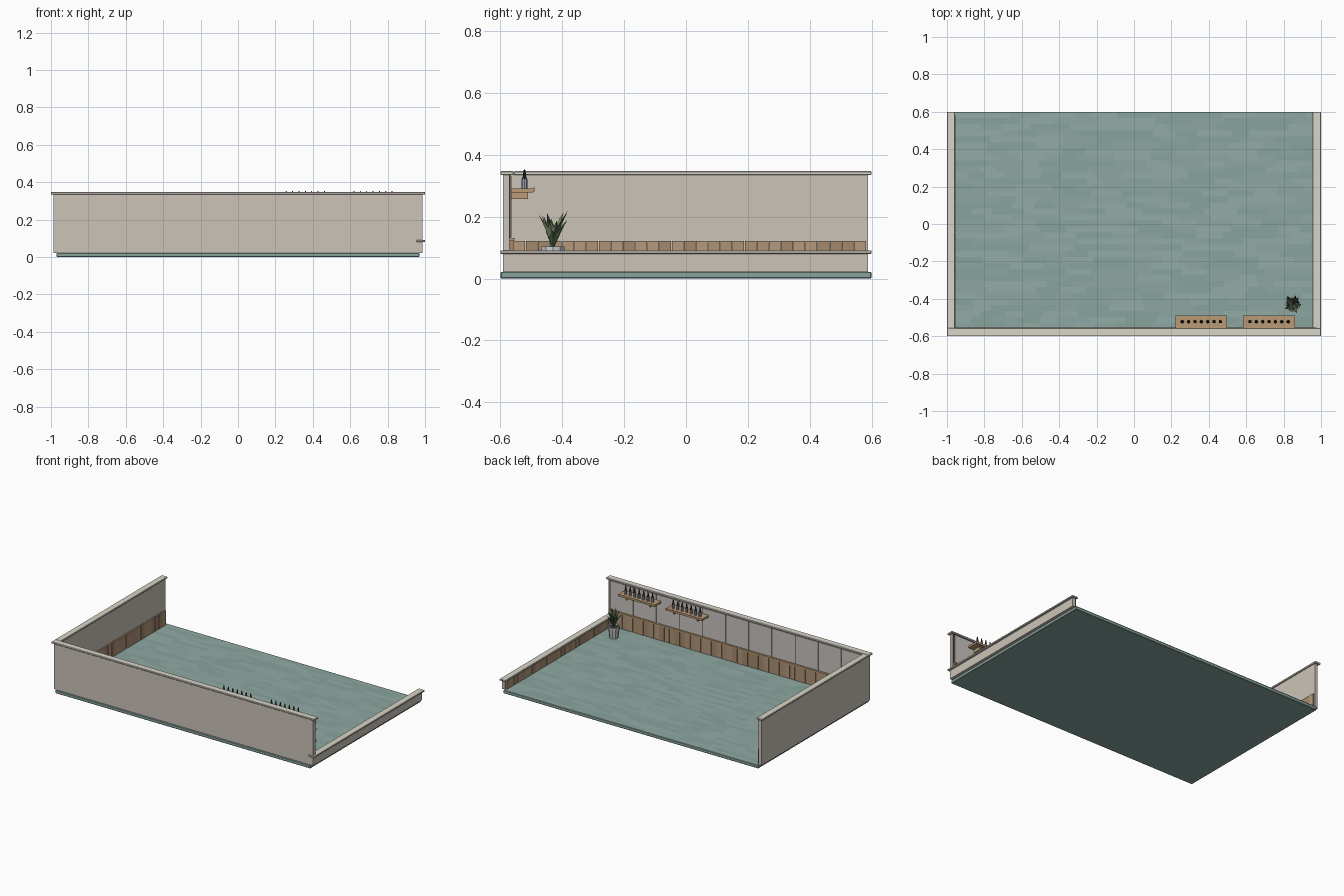
import bpy, bmesh, math, random
from mathutils import Matrix, Vector

if "Cube" in bpy.data.objects:
    bpy.data.objects.remove(bpy.data.objects["Cube"])

random.seed(4)


def mat(name, r, g, b):
    m = bpy.data.materials.new(name)
    m.diffuse_color = (r, g, b, 1)
    m.use_nodes = True
    m.node_tree.nodes["Principled BSDF"].inputs["Base Color"].default_value = m.diffuse_color
    return m


WALL = mat("plaster", 0.60, 0.55, 0.48)
CAP = mat("cap_stone", 0.69, 0.66, 0.58)
FLOORS = [mat("floor_a", 0.27, 0.39, 0.36), mat("floor_b", 0.25, 0.37, 0.34), mat("floor_c", 0.29, 0.41, 0.38)]
TILES = [mat("tile_a", 0.42, 0.29, 0.18), mat("tile_b", 0.37, 0.25, 0.15), mat("tile_c", 0.46, 0.32, 0.21)]
PANEL = mat("panel", 0.58, 0.55, 0.52)
DARK = mat("dark", 0.03, 0.03, 0.03)
WOOD = mat("shelf_wood", 0.50, 0.33, 0.18)
GLASS = mat("bottle_glass", 0.36, 0.38, 0.50)
POT = mat("pot_white", 0.68, 0.68, 0.66)
SOIL = mat("soil", 0.06, 0.04, 0.03)
LEAVES = [mat("leaf_a", 0.09, 0.16, 0.08), mat("leaf_b", 0.20, 0.27, 0.13), mat("leaf_c", 0.07, 0.11, 0.07)]


def finish(name, bm, mats):
    me = bpy.data.meshes.new(name)
    bm.to_mesh(me)
    bm.free()
    for m in mats:
        me.materials.append(m)
    ob = bpy.data.objects.new(name, me)
    bpy.context.collection.objects.link(ob)
    return ob


def add_box(bm, x, y, z, index=0):
    size = Matrix.Diagonal((x[1] - x[0], y[1] - y[0], z[1] - z[0], 1))
    centre = Matrix.Translation((sum(x) / 2, sum(y) / 2, sum(z) / 2))
    res = bmesh.ops.create_cube(bm, size=1, matrix=centre @ size)
    for f in {f for v in res["verts"] for f in v.link_faces}:
        f.material_index = index


def box(name, x, y, z, m, bevel=0):
    bm = bmesh.new()
    add_box(bm, x, y, z)
    ob = finish(name, bm, [m])
    if bevel:
        mod = ob.modifiers.new("bevel", "BEVEL")
        mod.width = bevel
        mod.segments = 1
    return ob


def lathe(name, profile, segs, slots, mats, spots):
    """Revolve (radius, z) points; slots gives a material index per band."""
    bm = bmesh.new()
    for sx, sy, sz in spots:
        rings = [[bm.verts.new((sx + r * math.cos(k * math.tau / segs), sy + r * math.sin(k * math.tau / segs), sz + z))
                  for k in range(segs)] for r, z in profile]
        bm.faces.new(rings[0][::-1])
        for i in range(len(rings) - 1):
            for k in range(segs):
                n = (k + 1) % segs
                f = bm.faces.new((rings[i][k], rings[i][n], rings[i + 1][n], rings[i + 1][k]))
                f.material_index = slots[i]
        bm.faces.new(rings[-1]).material_index = slots[-1]
    return finish(name, bm, mats)


# floor slab with staggered planks on top
box("floor_slab", (-0.97, 0.97), (-0.6, 0.6), (0, 0.022), FLOORS[1], 0.003)
bm = bmesh.new()
rows, depth = 36, 1.16 / 36
for r in range(rows):
    x, y = -0.965, -0.562 + r * depth
    while x < 0.965:
        e = min(0.965, x + random.uniform(0.08, 0.2))
        vs = [bm.verts.new((px, py, 0.0235)) for px, py in ((x, y), (e, y), (e, y + depth), (x, y + depth))]
        bm.faces.new(vs).material_index = random.randrange(3)
        x = e
finish("floor_planks", bm, FLOORS)

# walls and their caps
box("front_wall", (-0.987, 0.987), (-0.592, -0.57), (0.022, 0.336), WALL)
box("left_wall", (-0.987, -0.965), (-0.57, 0.588), (0.022, 0.336), WALL)
box("low_right_wall", (0.965, 0.987), (-0.59, 0.588), (0.022, 0.081), WALL)
box("front_wall_cap", (-1, 1), (-0.6, -0.557), (0.335, 0.347), CAP, 0.002)
box("left_wall_cap", (-1, -0.957), (-0.557, 0.6), (0.335, 0.347), CAP, 0.002)
box("right_wall_cap", (0.955, 1), (-0.6, 0.6), (0.08, 0.091), CAP, 0.002)


# tile wainscot along the inside of all three walls
def tile_run(name, start, end, fixed, z, along_x):
    bm = bmesh.new()
    count = round((end - start) / 0.04)
    step = (end - start) / count
    for i in range(count):
        span = (start + i * step + 0.001, start + (i + 1) * step - 0.001)
        x, y = (span, fixed) if along_x else (fixed, span)
        add_box(bm, x, y, z, random.randrange(3))
    finish(name, bm, TILES)


tile_run("front_tiles", -0.955, 0.955, (-0.57, -0.558), (0.022, 0.122), True)
tile_run("left_tiles", -0.558, 0.582, (-0.965, -0.955), (0.022, 0.122), False)
tile_run("right_tiles", -0.558, 0.582, (0.955, 0.965), (0.022, 0.08), False)
box("front_tile_rail", (-0.965, 0.975), (-0.57, -0.554), (0.122, 0.132), WOOD)

# front wall panels over a dark backing
box("panel_backing", (-0.965, 0.98), (-0.57, -0.568), (0.132, 0.335), DARK)
bm = bmesh.new()
count = 11
step = 1.935 / count
for i in range(count):
    x = -0.963 + i * step
    add_box(bm, (x + 0.002, x + step - 0.002), (-0.569, -0.564), (0.135, 0.33))
finish("front_panels", bm, [PANEL])

# shelves, brackets and bottles
spots = []
for n, cx in enumerate((0.36, 0.722)):
    box(f"shelf_{n}", (cx - 0.138, cx + 0.138), (-0.55, -0.494), (0.279, 0.292), WOOD)
    box(f"shelf_lip_{n}", (cx - 0.138, cx + 0.138), (-0.494, -0.489), (0.281, 0.295), WOOD)
    box(f"shelf_rail_{n}", (cx - 0.138, cx + 0.138), (-0.565, -0.55), (0.279, 0.292), WOOD)
    for s in (-1, 1):
        bx = cx + s * 0.09
        box(f"bracket_{n}_{s}", (bx - 0.006, bx + 0.006), (-0.565, -0.51), (0.258, 0.279), WOOD)
    spots += [(cx + (i - 3) * 0.034, -0.522, 0.292) for i in range(7)]
lathe("bottles", [(0.009, 0), (0.009, 0.03), (0.0055, 0.038), (0.0045, 0.048), (0.002, 0.061)],
      8, [0, 1, 1, 1, 1], [GLASS, DARK], spots)

# potted plant
px, py = 0.85, -0.43
lathe("pot", [(0.028, 0), (0.036, 0.068), (0.039, 0.068), (0.039, 0.08), (0.033, 0.08), (0.032, 0.07)],
      10, [0, 0, 0, 0, 0, 1], [POT, SOIL], [(px, py, 0.023)])
bm = bmesh.new()
for i in range(15):
    a = i * 2.4
    out = Vector((math.cos(a), math.sin(a), 0))
    side = Vector((-math.sin(a), math.cos(a), 0))
    reach = random.uniform(0.03, 0.058)
    high = random.uniform(0.09, 0.128) - (0.03 if i % 3 == 0 else 0)
    base = Vector((px, py, 0.093))
    mid = base + out * reach * 0.45 + Vector((0, 0, high * 0.6))
    tip = base + out * reach + Vector((0, 0, high))
    verts = [bm.verts.new(p) for p in (base, mid + side * 0.014 + out * -0.004, tip, mid - side * 0.014 + out * -0.004,
                                       mid + out * 0.004)]
    for q in ((0, 1, 4), (1, 2, 4), (2, 3, 4), (3, 0, 4)):
        bm.faces.new([verts[k] for k in q]).material_index = i % 3
finish("plant_leaves", bm, LEAVES)
